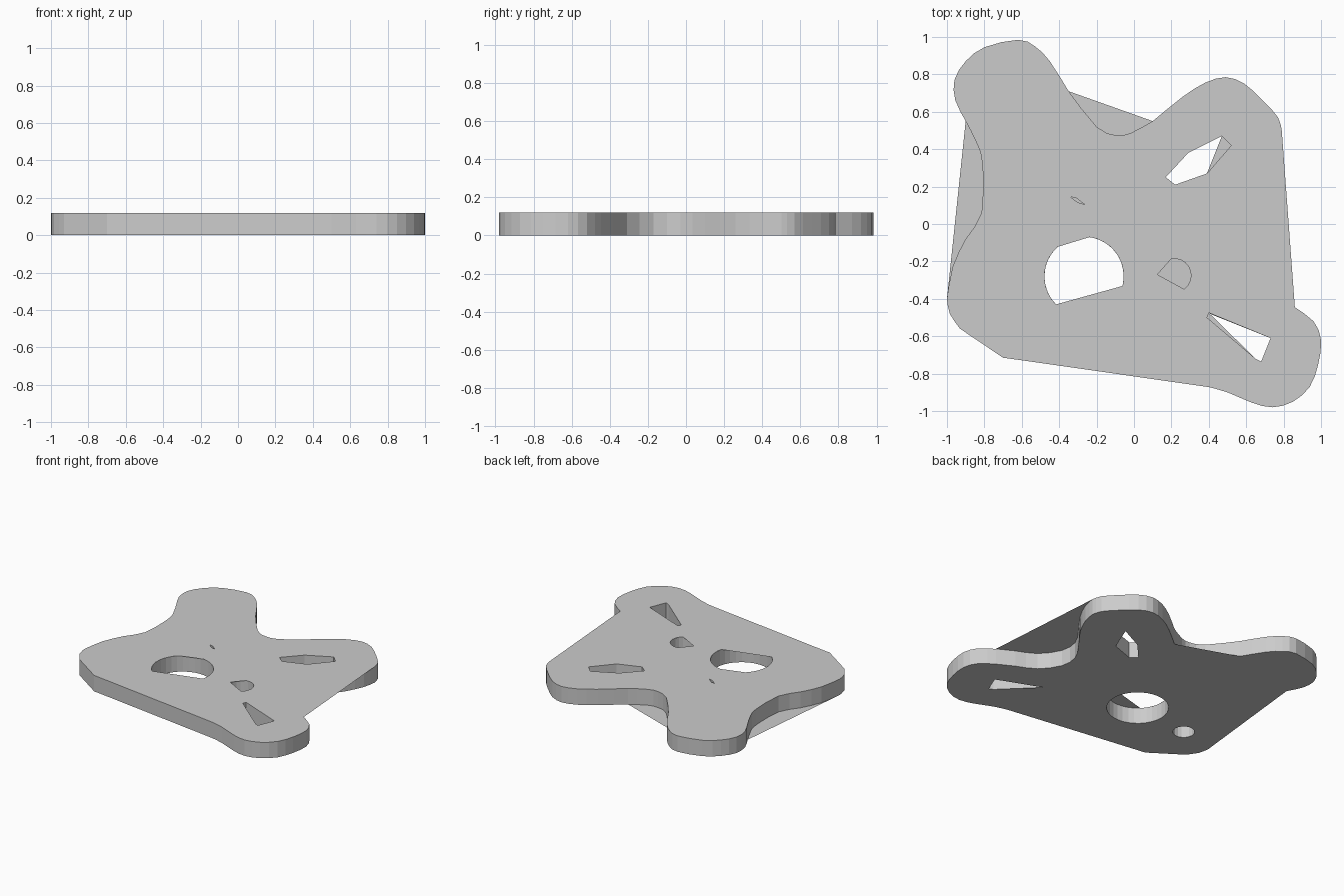
import bpy
import bmesh
from math import sin, cos, radians
from mathutils import Vector

if "Cube" in bpy.data.objects:
    bpy.data.objects.remove(bpy.data.objects["Cube"])

THICK = 0.12

grey = bpy.data.materials.new("plain grey")
grey.use_nodes = True
grey.diffuse_color = (0.6, 0.6, 0.6, 1)
grey.node_tree.nodes["Principled BSDF"].inputs["Base Color"].default_value = (0.6, 0.6, 0.6, 1)


def smooth(points, steps=2):
    """Smooth curve through the points, without the last one."""
    p = [Vector(q) for q in points]
    p = [p[0]] + p + [p[-1]]
    out = []
    for a, b, c, d in zip(p, p[1:], p[2:], p[3:]):
        for i in range(steps):
            t = i / steps
            out.append(0.5 * (2 * b + (c - a) * t + (2 * a - 5 * b + 4 * c - d) * t ** 2
                              + (3 * b - a - 3 * c + d) * t ** 3))
    return out


def arc(centre, radius, start, end, count):
    """Points on a circle from start to end angle, both included."""
    angles = [radians(start + (end - start) * i / (count - 1)) for i in range(count)]
    return [Vector((centre[0] + radius * cos(a), centre[1] + radius * sin(a))) for a in angles]


def circle(centre, radius, count):
    return arc(centre, radius, 0, 360, count + 1)[:-1]


def finish(name, bm):
    mesh = bpy.data.meshes.new(name)
    bm.to_mesh(mesh)
    bm.free()
    mesh.materials.append(grey)
    bpy.context.collection.objects.link(bpy.data.objects.new(name, mesh))


def cap(name, z, up, loops):
    """Flat sheet: first loop is the rim, the others are openings."""
    bm = bmesh.new()
    for loop in loops:
        verts = [bm.verts.new((q[0], q[1], z)) for q in loop]
        for i, v in enumerate(verts):
            bm.edges.new((verts[i - 1], v))
    bmesh.ops.triangle_fill(bm, edges=bm.edges[:], use_beauty=True, normal=(0, 0, up))
    bm.normal_update()
    for f in bm.faces:
        if f.normal.z * up < 0:
            f.normal_flip()
    finish(name, bm)


def wall(name, loops):
    """Upright strips along closed loops."""
    bm = bmesh.new()
    for loop in loops:
        low = [bm.verts.new((q[0], q[1], 0)) for q in loop]
        high = [bm.verts.new((q[0], q[1], THICK)) for q in loop]
        for i in range(len(low)):
            bm.faces.new((low[i - 1], low[i], high[i], high[i - 1]))
    finish(name, bm)


# Outline runs, counter-clockwise
back_right_lobe = smooth([(.79, .5), (.77, .57), (.69, .66), (.59, .75), (.49, .785),
                          (.38, .755), (.26, .68), (.1, .55)])
back_dent = smooth([(.1, .55), (-.02, .485), (-.1, .475), (-.2, .52), (-.35, .71)])
back_left_lobe = smooth([(-.35, .71), (-.45, .87), (-.53, .95), (-.62, .985), (-.8, .945),
                         (-.9, .87), (-.96, .77), (-.955, .66), (-.9, .55)])
left_dent = smooth([(-.9, .55), (-.84, .43), (-.81, .32), (-.815, .06), (-.9, -.08),
                    (-.97, -.23), (-1, -.4)])
front_left_lobe = smooth([(-1, -.4), (-.985, -.48), (-.93, -.56)])
front_edge = [(-.93, -.56), (-.7, -.715), (-.59, -.73)]
front_right_lobe = smooth([(.4, -.872), (.5, -.9), (.63, -.955), (.74, -.98), (.85, -.95),
                           (.94, -.87), (.985, -.75), (1, -.62), (.96, -.52), (.86, -.445)])
right_dent = smooth([(.86, -.445), (.74, -.38), (.6, -.31), (.5, -.17), (.5, -.03),
                     (.58, .1), (.7, .26), (.77, .4), (.79, .5)])

front = front_left_lobe + front_edge + front_right_lobe
outline = back_right_lobe + back_dent + back_left_lobe + left_dent + front + right_dent
# Each sheet bridges some of the dents with a straight edge
top_rim = back_right_lobe + back_dent + back_left_lobe + left_dent + front + right_dent[:1]
bottom_rim = (back_right_lobe + back_dent[:1] + back_left_lobe + left_dent[:1]
              + front + right_dent)

# Openings
big, big_r = (-.267, -.28), .212
big_hole = circle(big, big_r, 32)
big_top = arc(big, big_r, -14, 82, 10) + arc(big, big_r, 132, 225, 10)

small, small_r = (.215, -.275), .09
small_hole = circle(small, small_r, 20)
small_top = arc(small, small_r, -54, 100, 10) + arc(small, small_r, 177, 178, 2)[:1]

under_hole = circle((-.72, -.33), .075, 18)

slot_top = [(.17, .25), (.22, .21), (.39, .27), (.52, .42), (.47, .47), (.29, .38)]
slot_bottom = slot_top[:3] + slot_top[4:]

wedge_top = [(.39, -.5), (.65, -.72), (.68, -.735), (.73, -.61), (.4, -.475)]
wedge_bottom = [(.405, -.48)] + wedge_top[1:4]

sliver = [(-.34, .145), (-.3, .115), (-.265, .105), (-.31, .14)]

# Parts
cap("top_sheet", THICK, 1, [top_rim, big_top, small_top, slot_top, wedge_top, sliver])
cap("bottom_sheet", 0, -1, [bottom_rim, big_hole, under_hole, slot_bottom, wedge_bottom])
wall("outer_wall", [outline])
wall("hole_walls", [h[::-1] for h in (big_hole, small_hole, under_hole, slot_top, wedge_top, sliver)])
